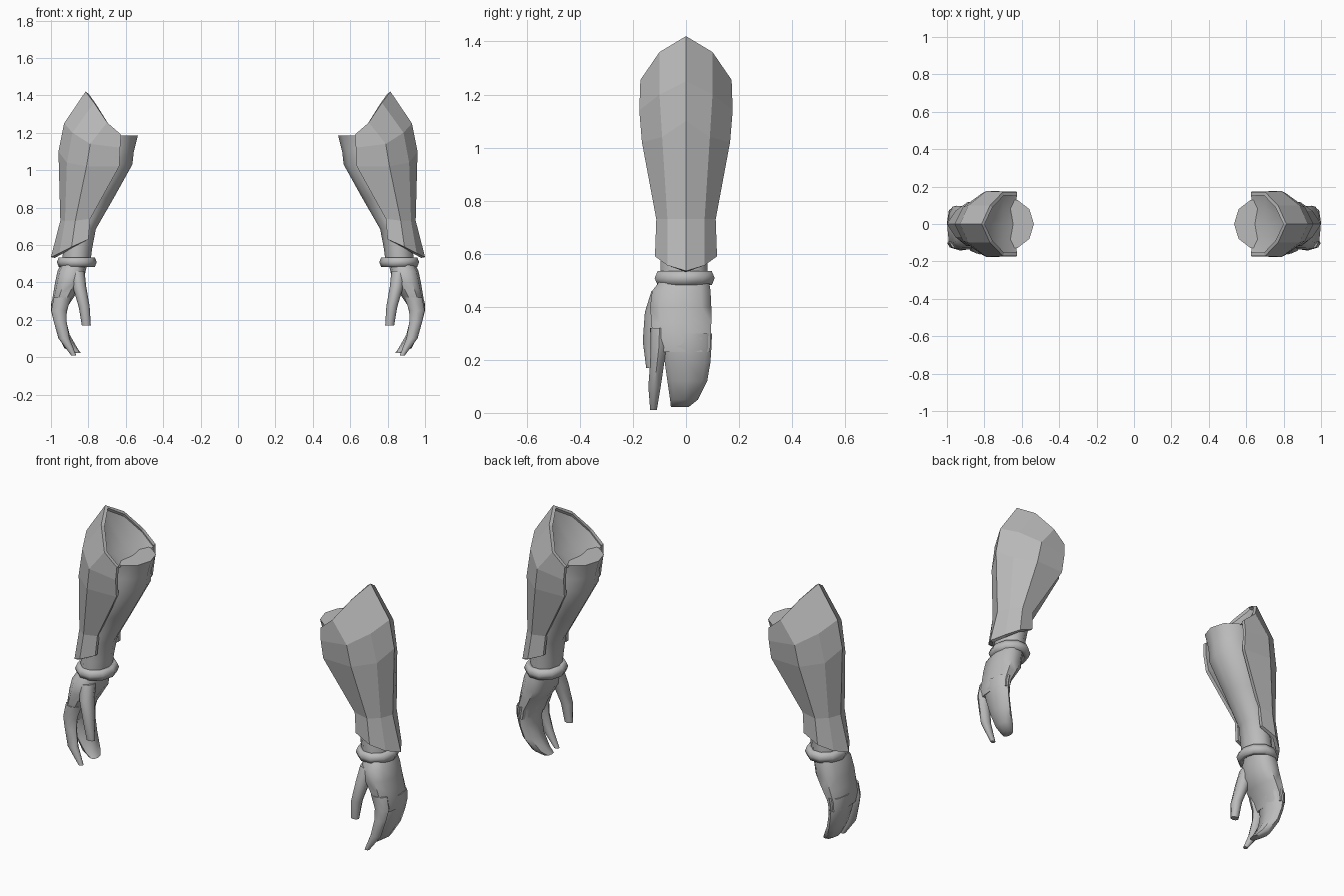
import bpy, bmesh, math
from mathutils import Vector

if "Cube" in bpy.data.objects:
    bpy.data.objects.remove(bpy.data.objects["Cube"])

grey = bpy.data.materials.new("plain grey")
grey.diffuse_color = (0.5, 0.5, 0.5, 1)
grey.use_nodes = True
grey.node_tree.nodes["Principled BSDF"].inputs["Base Color"].default_value = grey.diffuse_color


def finish(name, bm, smooth=None):
    """Turn a bmesh into a named object, mirrored for the other arm."""
    bmesh.ops.recalc_face_normals(bm, faces=bm.faces)
    me = bpy.data.meshes.new(name)
    bm.to_mesh(me)
    bm.free()
    me.materials.append(grey)
    ob = bpy.data.objects.new(name, me)
    bpy.context.collection.objects.link(ob)
    if smooth:
        bpy.ops.object.select_all(action='DESELECT')
        ob.select_set(True)
        bpy.context.view_layer.objects.active = ob
        bpy.ops.object.shade_smooth_by_angle(angle=math.radians(smooth))
    mirror = ob.modifiers.new("other_arm", 'MIRROR')
    mirror.use_mirror_merge = False
    return ob


def loft(name, rings, sides, power=1.0, smooth=50):
    """Closed tube through rings given as (z, x0, x1, y0, y1)."""
    bm = bmesh.new()
    loops = []
    for z, x0, x1, y0, y1 in rings:
        loop = []
        for i in range(sides):
            a = 2 * math.pi * i / sides
            c, s = math.cos(a), math.sin(a)
            c = math.copysign(abs(c) ** power, c)
            s = math.copysign(abs(s) ** power, s)
            loop.append(bm.verts.new(((x0 + x1) / 2 + c * (x1 - x0) / 2,
                                      (y0 + y1) / 2 + s * (y1 - y0) / 2, z)))
        loops.append(loop)
    for a, b in zip(loops, loops[1:]):
        for i in range(sides):
            j = (i + 1) % sides
            bm.faces.new((a[i], a[j], b[j], b[i]))
    bm.faces.new(loops[0])
    bm.faces.new(loops[-1])
    return finish(name, bm, smooth)


# Forearm with a flared sleeve end
loft("forearm", [(1.185, .535, .79, -.135, .135), (1.10, .557, .81, -.125, .125),
                 (1.03, .565, .84, -.138, .138), (.85, .665, .88, -.11, .11),
                 (.685, .76, .92, -.092, .09), (.58, .78, .935, -.10, .085),
                 (.50, .79, .94, -.10, .085)], 10)

# Palm, fused fingers, index finger and thumb
loft("palm", [(.50, .805, .945, -.10, .09), (.46, .815, .965, -.132, .097),
              (.40, .825, .978, -.14, .10), (.34, .865, .988, -.135, .10),
              (.28, .905, .998, -.13, .097), (.23, .918, .995, -.11, .095)], 10, .8)
loft("fused_fingers", [(.30, .90, .998, -.09, .098), (.25, .915, 1.0, -.085, .096),
                       (.19, .917, .985, -.08, .092), (.12, .90, .965, -.07, .08),
                       (.05, .86, .93, -.06, .045), (.022, .84, .885, -.057, .01)], 8, .8)
loft("index_finger", [(.32, .89, .985, -.135, -.065), (.25, .915, .998, -.134, -.07),
                      (.19, .917, .985, -.135, -.082), (.10, .90, .96, -.142, -.095),
                      (.01, .865, .892, -.135, -.11)], 8)
loft("thumb", [(.46, .82, .90, -.13, -.04), (.38, .812, .885, -.155, -.07),
               (.27, .793, .852, -.163, -.10), (.17, .787, .835, -.15, -.113)], 8)

# Wrist ring: a low-sided torus
bm = bmesh.new()
loops = []
for i in range(10):
    a = 2 * math.pi * i / 10
    loop = []
    for k in range(6):
        b = 2 * math.pi * k / 6
        r = 1 + .24 * math.cos(b)
        loop.append(bm.verts.new((.862 + .086 * r * math.cos(a),
                                  -.005 + .096 * r * math.sin(a),
                                  .508 + .03 * math.sin(b))))
    loops.append(loop)
for i in range(10):
    p, q = loops[i], loops[(i + 1) % 10]
    for k in range(6):
        m = (k + 1) % 6
        bm.faces.new((p[k], p[m], q[m], q[k]))
finish("wrist_ring", bm, 70)

# Arm guard: each row runs from the outer ridge to the inner edge
rows = [
    [(.815, 0, 1.42), (.77, .10, 1.36), (.70, .172, 1.255), (.625, .17, 1.19)],
    [(.93, 0, 1.25), (.885, .10, 1.20), (.79, .176, 1.14), (.63, .174, 1.12)],
    [(.96, 0, 1.10), (.915, .09, 1.04), (.81, .166, 1.02), (.635, .16, 1.02)],
    [(.95, 0, .73), (.925, .07, .73), (.87, .112, .73), (.79, .105, .74)],
    [(1.0, 0, .535), (.955, .07, .556), (.89, .117, .59), (.80, .11, .63)],
]
bm = bmesh.new()
grid = []
for row in rows:
    full = [(x, -y, z) for x, y, z in row[:0:-1]] + row
    grid.append([bm.verts.new(p) for p in full])
for a, b in zip(grid, grid[1:]):
    for i in range(len(a) - 1):
        bm.faces.new((a[i], b[i], b[i + 1], a[i + 1]))
bmesh.ops.recalc_face_normals(bm, faces=bm.faces)
# Thicken inwards
ridge = grid[2][3]
if ridge.normal.x < 0:
    bmesh.ops.reverse_faces(bm, faces=bm.faces)
guard = finish("arm_guard", bm)
shell = guard.modifiers.new("thickness", 'SOLIDIFY')
shell.thickness = .02
shell.offset = -1

# Hollowed lining that closes the guard's upper opening
bm = bmesh.new()
rim = [Vector(p) for p in rows[0]]
middle = [Vector(p) for p in [(.815, 0, 1.415), (.765, 0, 1.31), (.70, 0, 1.22), (.64, 0, 1.18)]]
for side in (-1, 1):
    strip = []
    for r, m in zip(rim, middle):
        edge = Vector((r.x, r.y * side * .97, r.z - .004))
        half = (edge + m) / 2 - Vector((0, 0, .02 if r.y else 0))
        strip.append([bm.verts.new(p) for p in (edge, half, m)])
    for a, b in zip(strip, strip[1:]):
        for i in range(2):
            bm.faces.new((a[i], b[i], b[i + 1], a[i + 1]))
bmesh.ops.remove_doubles(bm, verts=bm.verts, dist=.001)
finish("guard_lining", bm, 60)
